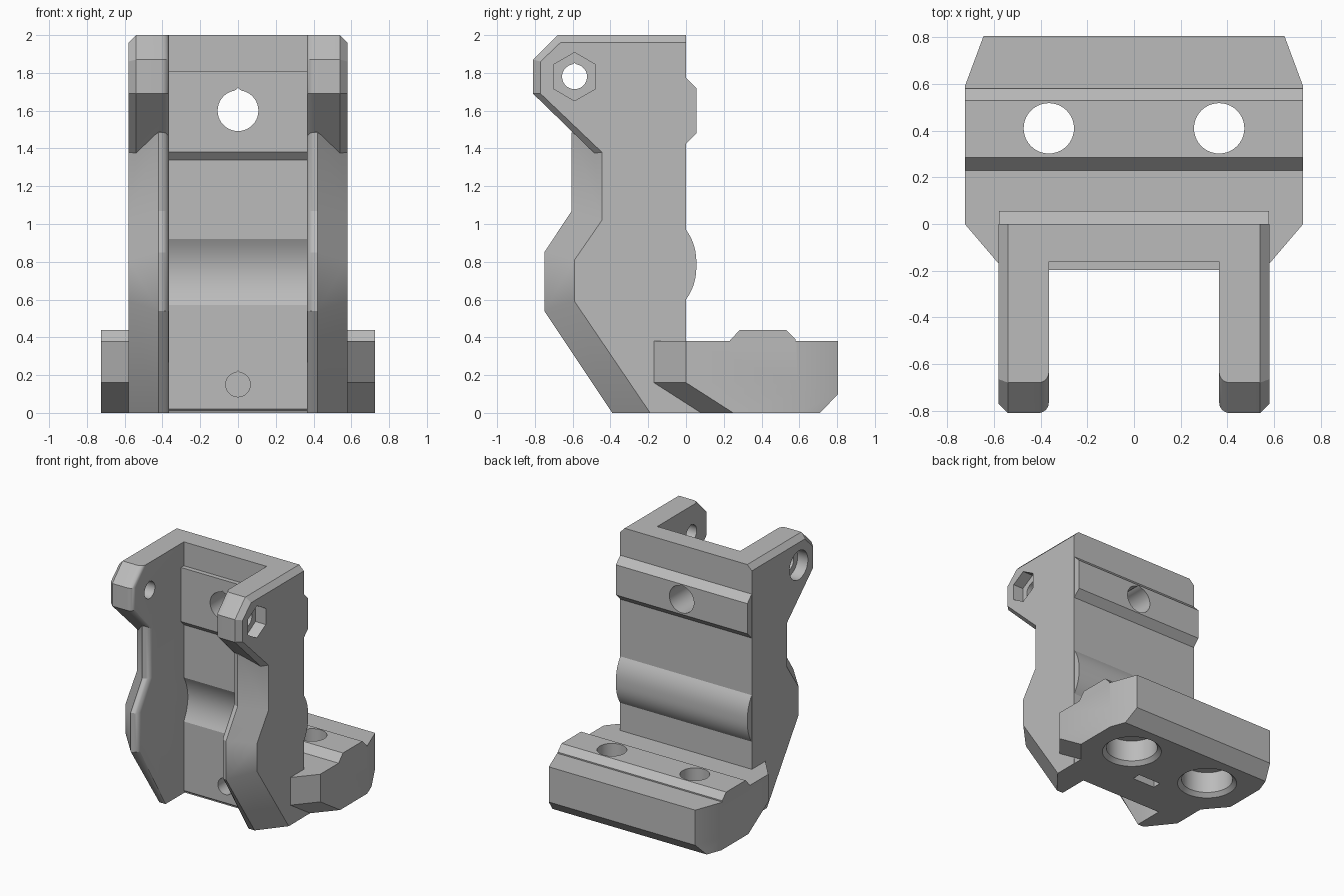
import bpy, bmesh, math
from mathutils import Vector

old = bpy.data.objects.get("Cube")
if old:
    bpy.data.objects.remove(old, do_unlink=True)

grey = bpy.data.materials.new("mid_grey")
grey.use_nodes = True
grey.diffuse_color = (0.5, 0.5, 0.5, 1)
grey.node_tree.nodes["Principled BSDF"].inputs["Base Color"].default_value = (0.5, 0.5, 0.5, 1)


def loft(name, rings):
    """Skin a closed solid through rings that share a point count."""
    bm = bmesh.new()
    rows = [[bm.verts.new(p) for p in ring] for ring in rings]
    n = len(rows[0])
    for a, b in zip(rows, rows[1:]):
        for i in range(n):
            j = (i + 1) % n
            bm.faces.new((a[i], a[j], b[j], b[i]))
    bm.faces.new(rows[0])
    bm.faces.new(rows[-1])
    bmesh.ops.recalc_face_normals(bm, faces=bm.faces)
    mesh = bpy.data.meshes.new(name)
    bm.to_mesh(mesh)
    bm.free()
    mesh.materials.append(grey)
    ob = bpy.data.objects.new(name, mesh)
    bpy.context.collection.objects.link(ob)
    return ob


def side_ring(x, profile):
    return [Vector((x, y, z)) for y, z in profile]


def prism(name, half, profile):
    return loft(name, [side_ring(-half, profile), side_ring(half, profile)])


def drill(name, axis, centre, stops, sides=40, tip=1.0):
    """Round or polygonal cutter: stops are (position along axis, radius)."""
    rings = []
    for pos, r in stops:
        ring = []
        for i in range(sides):
            a = math.tau * i / sides
            u, v = r * math.sin(a), r * math.cos(a) * (tip if i == 0 else 1)
            p = [centre[0] + u, centre[1] + v]
            p.insert(axis, pos)
            ring.append(Vector(p))
        rings.append(ring)
    return loft(name, rings)


def combine(target, tool, operation):
    mod = target.modifiers.new("combine", "BOOLEAN")
    mod.operation = operation
    mod.solver = "EXACT"
    mod.object = tool
    bpy.context.view_layer.objects.active = target
    bpy.ops.object.modifier_apply(modifier=mod.name)
    bpy.data.objects.remove(tool, do_unlink=True)


# Back plate with thick upper band and a shallow round groove
groove = [(-0.16 + 0.05 * (1 - t * t), 0.745 + 0.175 * t)
          for t in [k / 8 for k in range(-8, 9)]]
body = prism("bracket_body", 0.5,
             [(0, 0), (-0.14, 0), (-0.16, 0.02)] + groove +
             [(-0.16, 1.34), (-0.197, 1.38), (-0.197, 1.81), (-0.16, 1.81),
              (-0.16, 2), (0, 2)])

# Locating ridges across the back
bump = [(0.055 * (1 - abs(t) ** 2.4), 0.785 + 0.185 * t)
        for t in [k / 10 for k in range(-10, 11)]]
parts = [
    prism("round_ridge", 0.579, [(-0.05, 0.6)] + bump + [(-0.05, 0.97)]),
    prism("flat_ridge", 0.579, [(-0.05, 1.425), (0, 1.425), (0.055, 1.48),
                                (0.055, 1.72), (0, 1.775), (-0.05, 1.775)]),
]

# Side walls and upper arms, chamfered outside and rounded inside
wall = [(0, 0), (-0.39, 0), (-0.75, 0.54), (-0.75, 0.85),
        (-0.605, 1.07), (-0.605, 1.485), (0, 1.6)]
wall_outer = [(0, 0), (-0.19, 0), (-0.59, 0.59), (-0.59, 0.81),
              (-0.445, 1.02), (-0.445, 1.38), (0, 1.5)]
arm = [(0, 2), (-0.68, 2), (-0.81, 1.87), (-0.81, 1.69), (-0.47, 1.36), (0, 1.36)]
arm_outer = [(0, 1.96), (-0.665, 1.96), (-0.77, 1.86), (-0.77, 1.69),
             (-0.445, 1.38), (0, 1.38)]


def rounded(s, profile, r, limit):
    rings = []
    for k in range(7):
        a = math.pi / 2 * k / 6
        shift = r * (1 - math.sin(a))
        moved = [(y + (shift if y < limit else 0), z) for y, z in profile]
        rings.append(side_ring(s * (0.365 + r * (1 - math.cos(a))), moved))
    return rings


for side, s in (("left", 1), ("right", -1)):
    parts.append(loft(side + "_wall", rounded(s, wall, 0.055, -0.5)
                      + [side_ring(s * 0.58, wall_outer)]))
    parts.append(loft(side + "_arm", rounded(s, arm, 0.045, -0.6)
                      + [side_ring(s * 0.54, arm), side_ring(s * 0.58, arm_outer)]))

# Foot block: plan outline lofted upward, sloping under the front corners
foot = []
for z, front, rear_x, rear_y in ((0, 0.08, 0.68, 0.71), (0.1, -0.076, 0.645, 0.805),
                                 (0.16, -0.17, 0.645, 0.805), (0.38, -0.17, 0.645, 0.805)):
    half = [(0.575, -0.15), (0.58, front), (0.725, front + 0.17),
            (0.725, 0.59), (rear_x, rear_y)]
    outline = half + [(-x, y) for x, y in reversed(half)]
    foot.append([Vector((x, y, z)) for x, y in outline])
parts.append(loft("foot_block", foot))
parts.append(prism("foot_ridge", 0.725, [(0.23, 0.37), (0.23, 0.38), (0.285, 0.44),
                                         (0.53, 0.44), (0.58, 0.39), (0.58, 0.37)]))

for part in parts:
    combine(body, part, "UNION")

# Screw holes, nut pockets and counterbores
cutters = [
    drill("upper_hole", 1, (0, 1.6), [(-0.4, 0.108), (0.2, 0.108)], tip=1.11),
    drill("lower_hole", 1, (0, 0.15), [(-0.4, 0.065), (0.22, 0.065)], tip=1.11),
    drill("arm_hole", 0, (-0.59, 1.78), [(-0.8, 0.066), (0.8, 0.066)], tip=1.11),
    drill("hex_pocket", 0, (-0.59, 1.78), [(0.49, 0.128), (0.7, 0.128)], sides=6),
    drill("round_pocket", 0, (-0.59, 1.78), [(-0.7, 0.115), (-0.49, 0.115)]),
    prism("nut_slot", 0.1, [(0.11, -0.1), (0.18, -0.1), (0.18, 0.26), (0.11, 0.26)]),
]
for s in (1, -1):
    cutters.append(drill("foot_hole", 2, (s * 0.365, 0.41),
                         [(-0.03, 0.25), (0.03, 0.19), (0.2, 0.19),
                          (0.2001, 0.108), (0.6, 0.108)]))
for cutter in cutters:
    combine(body, cutter, "DIFFERENCE")

bpy.ops.object.select_all(action="DESELECT")
body.select_set(True)
bpy.context.view_layer.objects.active = body
bpy.ops.object.shade_smooth_by_angle(angle=math.radians(25))
